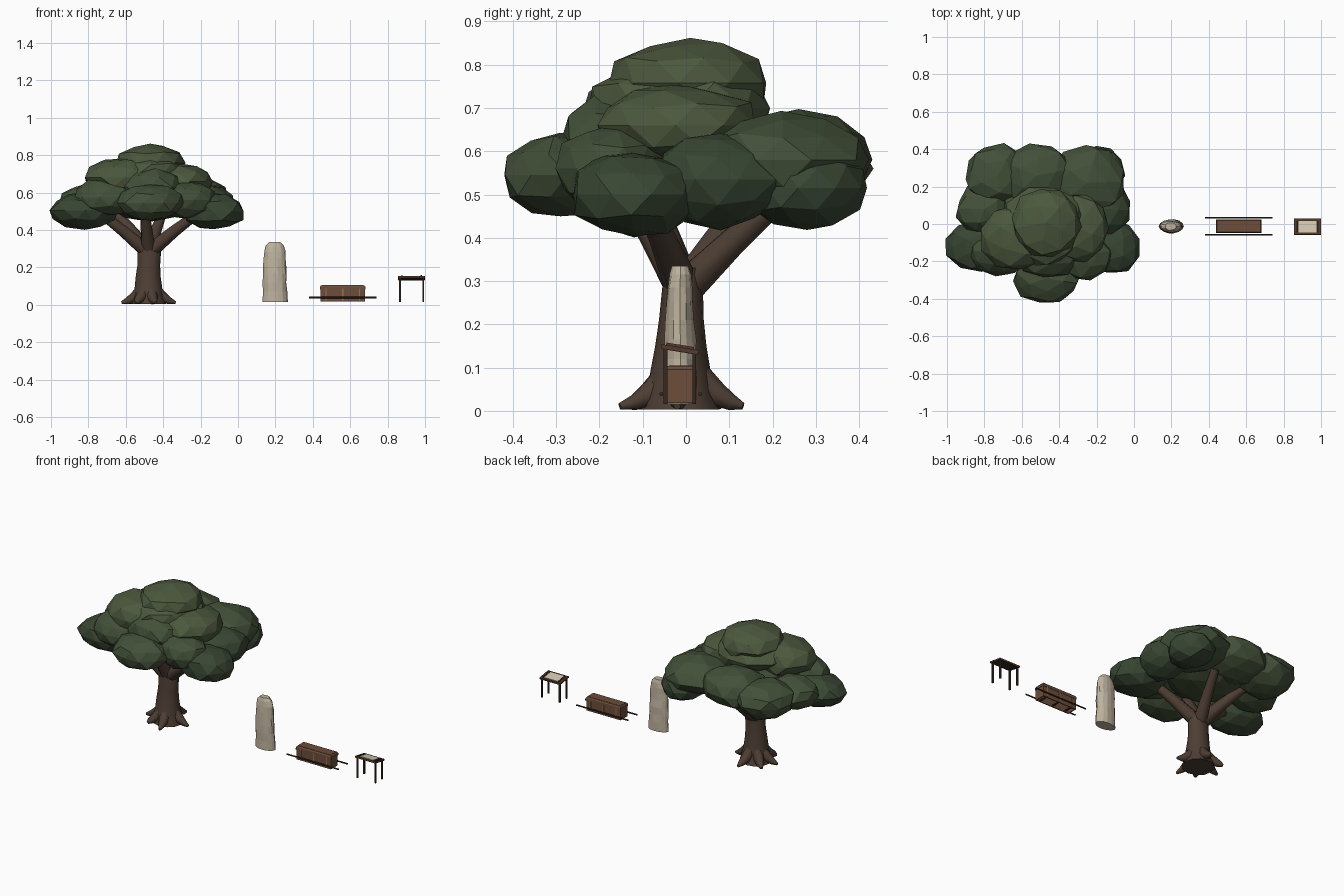
import bpy, bmesh, math, random
from mathutils import Vector, Matrix

if "Cube" in bpy.data.objects:
    bpy.data.objects.remove(bpy.data.objects["Cube"])

random.seed(7)

def mat(name, c):
    m = bpy.data.materials.new(name)
    m.diffuse_color = (*c, 1)
    m.use_nodes = True
    m.node_tree.nodes["Principled BSDF"].inputs["Base Color"].default_value = m.diffuse_color
    return m

LEAF = [mat("leaf_dark", (0.04, 0.062, 0.033)), mat("leaf_mid", (0.055, 0.08, 0.04)),
        mat("leaf_light", (0.072, 0.098, 0.047))]
BARK = mat("bark", (0.075, 0.048, 0.034))
STONE = mat("pale_stone", (0.52, 0.455, 0.345))
WOOD = mat("chest_wood", (0.15, 0.075, 0.042))
RIM = mat("rim_wood", (0.085, 0.042, 0.025))
BAND = mat("strap", (0.32, 0.17, 0.08))
DARK = mat("dark_wood", (0.035, 0.022, 0.015))
PAPER = mat("paper", (0.65, 0.58, 0.44))

def finish(name, bm, m, smooth=False):
    bmesh.ops.recalc_face_normals(bm, faces=bm.faces)
    me = bpy.data.meshes.new(name)
    bm.to_mesh(me)
    bm.free()
    me.materials.append(m)
    ob = bpy.data.objects.new(name, me)
    bpy.context.collection.objects.link(ob)
    if smooth:
        bpy.ops.object.select_all(action='DESELECT')
        ob.select_set(True)
        bpy.context.view_layer.objects.active = ob
        bpy.ops.object.shade_smooth_by_angle(angle=math.radians(60))
    return ob

def bridge(bm, rings):
    n = len(rings[0])
    for a, b in zip(rings, rings[1:]):
        for i in range(n):
            bm.faces.new((a[i], a[(i + 1) % n], b[(i + 1) % n], b[i]))
    bm.faces.new(rings[0])
    bm.faces.new(rings[-1])

def loft(name, rings, m, sides, jit, smooth=False):
    """Stack of level elliptical rings (x, y, z, rx, ry) with uneven radii."""
    bm = bmesh.new()
    out = []
    for x, y, z, rx, ry in rings:
        ring = []
        for i in range(sides):
            a = 2 * math.pi * i / sides
            k = 1 + random.uniform(-jit, jit)
            ring.append(bm.verts.new((x + rx * k * math.cos(a), y + ry * k * math.sin(a), z)))
        out.append(ring)
    bridge(bm, out)
    return finish(name, bm, m, smooth)

def tube(name, pts, radii, m, sides=8, smooth=True):
    """Tapered tube through points."""
    bm = bmesh.new()
    pts = [Vector(p) for p in pts]
    out = []
    for i, p in enumerate(pts):
        d = pts[min(i + 1, len(pts) - 1)] - pts[max(i - 1, 0)]
        u = d.cross(Vector((0.13, 0.31, 1)) if abs(d.normalized().z) < 0.95 else Vector((1, 0, 0))).normalized()
        v = d.cross(u).normalized()
        out.append([bm.verts.new(p + radii[i] * (u * math.cos(t) + v * math.sin(t)))
                    for t in (2 * math.pi * k / sides for k in range(sides))])
    bridge(bm, out)
    return finish(name, bm, m, smooth)

def box(name, c, s, m, tilt=0.0):
    bm = bmesh.new()
    bmesh.ops.create_cube(bm, size=1, matrix=Matrix.Translation(c) @ Matrix.Rotation(tilt, 4, 'X')
                          @ Matrix.Diagonal((*s, 1)))
    return finish(name, bm, m)

# Tree trunk
TX = -0.478
loft("trunk", [(TX, -.012, .003, .095, .092), (TX, -.014, .04, .083, .08), (TX, -.014, .09, .074, .07),
               (TX - .002, -.012, .15, .066, .059), (TX, -.01, .21, .061, .052),
               (TX + .003, -.008, .28, .062, .047), (TX, -.005, .33, .056, .045)], BARK, 12, 0.025, True)

# Roots
for i, (deg, r) in enumerate([(-75, .15), (-5, .145), (80, .142), (140, .135), (185, .145), (238, .13)]):
    c, s = math.cos(math.radians(deg)), math.sin(math.radians(deg))
    tube(f"root_{i}", [(TX + c * q, -.008 + s * q, z) for q, z in ((.04, .075), (.08, .038), (.115, .02), (r, .011))],
         [.034, .029, .019, .008], BARK)

# Branches
for i, end in enumerate([(-.75, -.08, .5), (-.2, -.1, .5), (-.4, .23, .5), (-.5, -.15, .52),
                         (-.68, .16, .52)]):
    e = Vector(end)
    s = Vector((TX, -.005, .28))
    tube(f"branch_{i}", [s, s.lerp(e, .5) + Vector((0, 0, .005)), e], [.042, .032, .024], BARK)

# Canopy clumps: centre, radii
CLUMPS = [
    ((-.47, .01, .758), (.18, .19, .106)), ((-.48, -.01, .70), (.22, .22, .105)),
    ((-.62, -.07, .68), (.2, .18, .105)), ((-.31, -.02, .66), (.18, .19, .095)),
    ((-.82, -.12, .505), (.185, .135, .1)), ((-.8, .08, .55), (.15, .14, .095)),
    ((-.73, .26, .56), (.18, .17, .11)), ((-.52, .26, .58), (.2, .175, .12)),
    ((-.25, .22, .58), (.2, .2, .11)), ((-.18, .28, .515), (.13, .145, .095)),
    ((-.13, -.12, .5), (.17, .15, .1)), ((-.15, .08, .535), (.13, .16, .11)),
    ((-.47, -.29, .545), (.175, .14, .1)), ((-.71, -.16, .575), (.17, .12, .1)),
    ((-.27, -.17, .56), (.16, .13, .105)), ((-.47, -.12, .63), (.2, .17, .11)),
    ((-.47, .05, .56), (.26, .24, .11)),
]
for i, (c, r) in enumerate(CLUMPS):
    bm = bmesh.new()
    bmesh.ops.create_icosphere(bm, subdivisions=2, radius=1)
    rot = Matrix.Rotation(random.uniform(0, 6.28), 3, 'Z')
    for v in bm.verts:
        p = rot @ v.co * random.uniform(.93, 1.07)
        v.co = Vector(c) + Vector([a * b for a, b in zip(p, r)])
    finish(f"leaf_clump_{i}", bm, LEAF[2 if c[2] > .65 else (1 if c[2] > .54 else 0)])

# Standing stone
loft("standing_stone", [(.198, -.012, .016, .065, .037), (.198, -.012, .07, .063, .037), (.197, -.013, .12, .062, .036),
                        (.199, -.013, .165, .062, .036), (.196, -.014, .21, .061, .034), (.197, -.014, .25, .059, .032),
                        (.196, -.014, .285, .056, .03), (.196, -.013, .315, .048, .026),
                        (.196, -.013, .335, .03, .02)], STONE, 14, 0.06)

# Chest: open-bottomed walls, lid, straps and carrying poles
CX, CY = .56, -.012
for s in (-1, 1):
    box(f"chest_long_wall_{s}", (CX, CY + s * .031, .051), (.238, .006, .066), WOOD)
    box(f"chest_end_wall_{s}", (CX + s * .116, CY, .051), (.006, .066, .066), WOOD)
    tube(f"carrying_pole_{s}", [(.38, CY + s * .045, .039), (.74, CY + s * .045, .039)], [.0045] * 2, DARK)
bm = bmesh.new()
rings = [[bm.verts.new((CX + a * hx, CY + b * hy, z)) for a, b in ((-1, -1), (1, -1), (1, 1), (-1, 1))]
         for hx, hy, z in ((.122, .036, .083), (.122, .036, .096), (.116, .031, .104))]
bridge(bm, rings)
finish("chest_lid", bm, WOOD)
box("lid_panel", (CX, CY, .103), (.222, .054, .004), WOOD)
for i, dx in enumerate((-.09, 0, .09)):
    for s in (-1, 1):
        box(f"strap_{i}_{s}", (CX + dx, CY + s * .0352, .056), (.006, .003, .064), BAND)
    box(f"cross_bar_{i}", (CX + dx, CY, .024), (.008, .062, .007), DARK)

# Writing table: sloped top, rims, paper and legs
PX, PY, T = .928, -.014, -.16
box("table_top", (PX, PY, .14), (.138, .084, .007), DARK, T)
for s in (-1, 1):
    box(f"side_rim_{s}", (PX + s * .067, PY, .143), (.01, .088, .009), RIM, T)
    box(f"cross_rim_{s}", (PX, PY + s * .038, .143 - s * .006), (.144, .01, .009), RIM, T)
    for t in (-1, 1):
        top = .141 - t * .006
        box(f"leg_{s}_{t}", (PX + s * .062, PY + t * .033, (top + .016) / 2), (.009, .009, top - .016), DARK)
    box(f"scroll_edge_{s}", (PX + s * .052, PY, .15), (.006, .064, .006), RIM, T)
box("paper_sheet", (PX, PY, .1465), (.1, .062, .005), PAPER, T)
